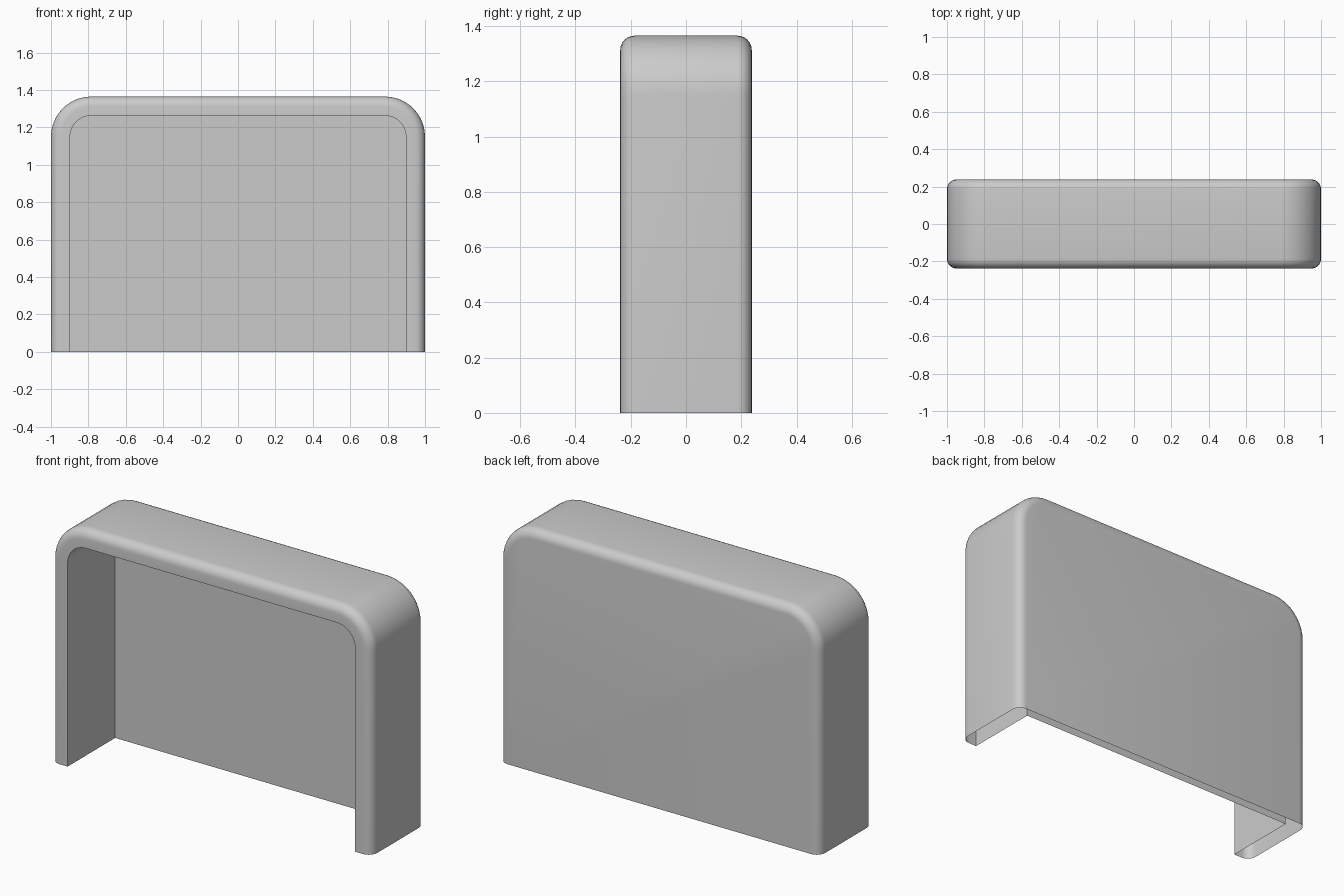
import bpy, bmesh
from math import sin, cos, pi, radians

cube = bpy.data.objects.get("Cube")
if cube:
    bpy.data.objects.remove(cube, do_unlink=True)

HALF_W, HEIGHT, HALF_D = 1.0, 1.365, 0.238
CORNER, EDGE = 0.215, 0.052      # arch corner radius, rounded rim radius
RIM, INNER_BACK = 0.102, 0.186   # rim width, depth of the recessed back
ARC, STEPS = 10, 6

grey = bpy.data.materials.new("light grey")
grey.use_nodes = True
colour = (0.6, 0.6, 0.6, 1)
grey.diffuse_color = colour
grey.node_tree.nodes["Principled BSDF"].inputs["Base Color"].default_value = colour

bm = bmesh.new()


def arch(inset, y):
    """Open arch outline, from one foot over the top to the other."""
    r = CORNER - inset
    cx, cz = HALF_W - CORNER, HEIGHT - CORNER
    right = [(cx + r, 0)]
    right += [(cx + r * cos(a), cz + r * sin(a))
              for a in (i * pi / 2 / ARC for i in range(ARC + 1))]
    outline = right + [(-x, z) for x, z in reversed(right)]
    return [bm.verts.new((x, y, z)) for x, z in outline]


# Section of the shell: rounded back edge, side, rounded front edge, rim, inner wall
angles = [i * pi / 2 / STEPS for i in range(STEPS + 1)]
back = [(EDGE * (1 - sin(a)), HALF_D - EDGE * (1 - cos(a))) for a in angles]
front = [(inset, -y) for inset, y in reversed(back)]
section = back + front + [(RIM, -HALF_D), (RIM, INNER_BACK)]
loops = [arch(inset, y) for inset, y in section]

for a, b in zip(loops, loops[1:]):
    for i in range(len(a) - 1):
        bm.faces.new((a[i], a[i + 1], b[i + 1], b[i]))

# Outer and recessed back panels; the underside of the shell stays open
bm.faces.new(list(reversed(loops[0])))
bm.faces.new(loops[-1])
bm.normal_update()
if loops[0][0].link_faces and max(bm.faces, key=lambda f: f.calc_center_median().y).normal.y < 0:
    bmesh.ops.reverse_faces(bm, faces=bm.faces[:])

mesh = bpy.data.meshes.new("arched_shell")
bm.to_mesh(mesh)
bm.free()
mesh.materials.append(grey)
shell = bpy.data.objects.new("arched_shell", mesh)
bpy.context.collection.objects.link(shell)

bpy.ops.object.select_all(action="DESELECT")
shell.select_set(True)
bpy.context.view_layer.objects.active = shell
bpy.ops.object.shade_smooth_by_angle(angle=radians(35))
